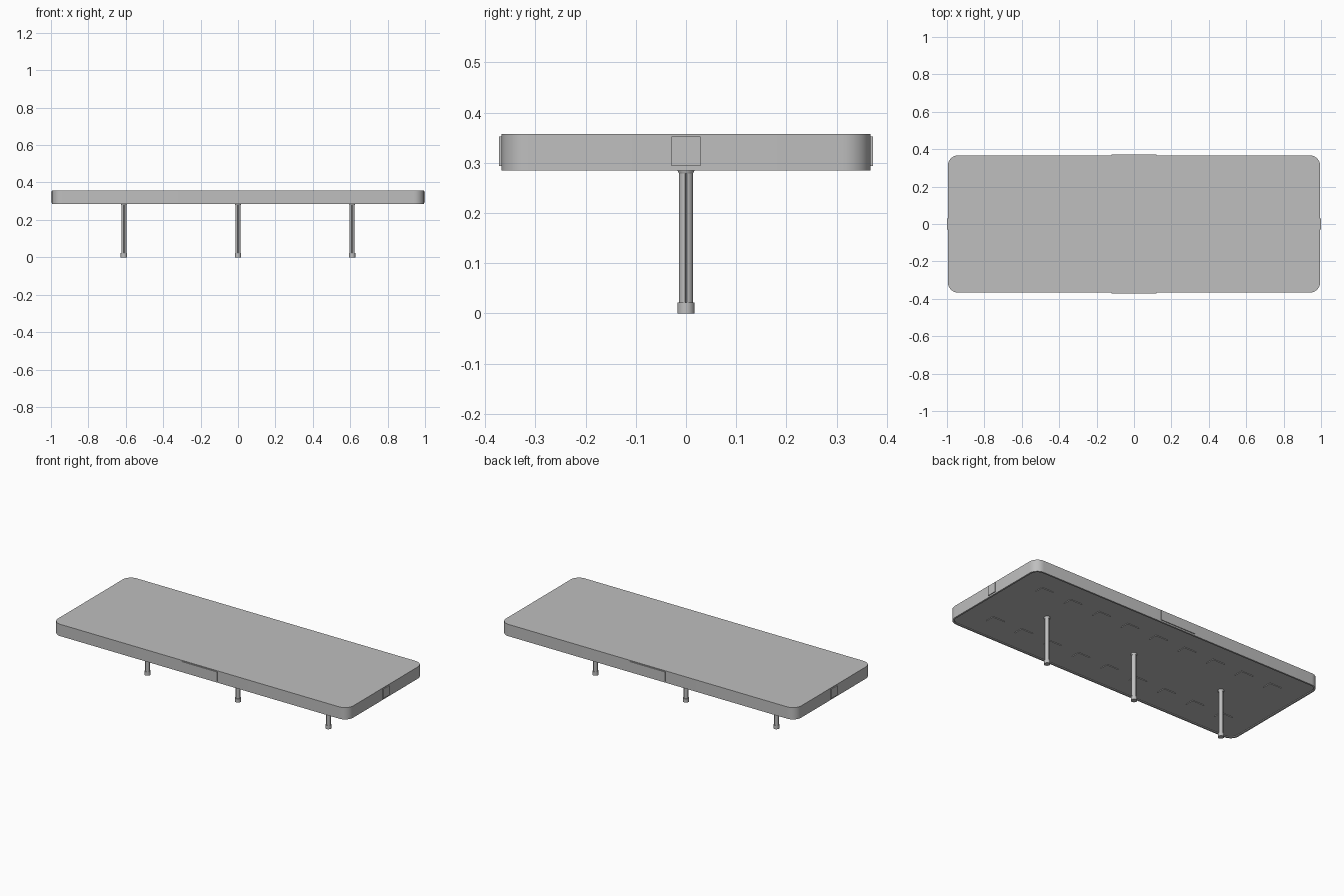
import bpy, bmesh
from math import sin, cos, pi, radians

if "Cube" in bpy.data.objects:
    bpy.data.objects.remove(bpy.data.objects["Cube"])

grey = bpy.data.materials.new("warm_grey")
grey.use_nodes = True
COLOUR = (0.52, 0.52, 0.52, 1)
grey.diffuse_color = COLOUR
grey.node_tree.nodes["Principled BSDF"].inputs["Base Color"].default_value = COLOUR


def rounded_rect(hx, hy, r, steps=8):
    """Outline of a rectangle with rounded corners."""
    pts = []
    for k, (sx, sy) in enumerate([(1, 1), (-1, 1), (-1, -1), (1, -1)]):
        for i in range(steps + 1):
            a = (k + i / steps) * pi / 2
            pts.append((sx * (hx - r) + r * cos(a), sy * (hy - r) + r * sin(a)))
    return pts


def rectangle(hx, hy):
    return [(hx, hy), (-hx, hy), (-hx, -hy), (hx, -hy)]


def round_outline(r, groove=0.0, n=40):
    """Circle, optionally with four narrow grooves running along it."""
    pts = []
    for i in range(n):
        a = 2 * pi * i / n
        rad = r - (groove if i % (n // 4) == 0 else 0)
        pts.append((rad * cos(a), rad * sin(a)))
    return pts


def loft(name, rings, location=(0, 0, 0)):
    """Join outlines stacked as (points, z) and close both ends."""
    bm = bmesh.new()
    loops = [[bm.verts.new((x, y, z)) for x, y in pts] for pts, z in rings]
    for a, b in zip(loops, loops[1:]):
        for i in range(len(a)):
            j = (i + 1) % len(a)
            bm.faces.new((a[i], a[j], b[j], b[i]))
    bm.faces.new(loops[0][::-1])
    bm.faces.new(loops[-1])
    mesh = bpy.data.meshes.new(name)
    bm.to_mesh(mesh)
    bm.free()
    mesh.materials.append(grey)
    obj = bpy.data.objects.new(name, mesh)
    obj.location = location
    bpy.context.collection.objects.link(obj)
    bpy.ops.object.select_all(action="DESELECT")
    obj.select_set(True)
    bpy.context.view_layer.objects.active = obj
    bpy.ops.object.shade_smooth_by_angle(angle=radians(30))
    return obj


# Deck with a shallow recess inside a thin lip underneath
BOTTOM, PANEL, TOP = 0.285, 0.29, 0.357
outer = rounded_rect(0.995, 0.367, 0.055)
inner = rounded_rect(0.985, 0.357, 0.045)
loft("deck", [(inner, PANEL), (inner, BOTTOM), (outer, BOTTOM), (outer, TOP)])

# Plates on the four edges
for side, s in (("front", -1), ("back", 1)):
    loft(side + "_edge_plate",
         [(rectangle(0.12, 0.004), 0.294), (rectangle(0.12, 0.004), 0.352)],
         (0, s * 0.368, 0))
for side, s in (("left", 1), ("right", -1)):
    loft(side + "_edge_plate",
         [(rectangle(0.004, 0.029), 0.294), (rectangle(0.004, 0.029), 0.352)],
         (s * 0.996, 0, 0))

# Two rows of small pads on the underside
pad = rectangle(0.04, 0.027)
for row, y in (("front", -0.205), ("back", 0.205)):
    for i in range(9):
        loft(f"{row}_pad_{i + 1}", [(pad, PANEL - 0.004), (pad, PANEL + 0.001)],
             ((i - 4) * 0.2, y, 0))

# Grooved posts with a flared collar on top and a foot sleeve
for side, x in (("left", 0.61), ("middle", 0), ("right", -0.61)):
    loft(side + "_post",
         [(round_outline(0.0142, 0.003), 0.01), (round_outline(0.0142, 0.003), 0.28)],
         (x, 0, 0))
    loft(side + "_post_collar",
         [(round_outline(0.0142), 0.279), (round_outline(0.0165), 0.284),
          (round_outline(0.0165), 0.291)], (x, 0, 0))
    loft(side + "_foot",
         [(round_outline(0.017), 0), (round_outline(0.017), 0.022)], (x, 0, 0))
